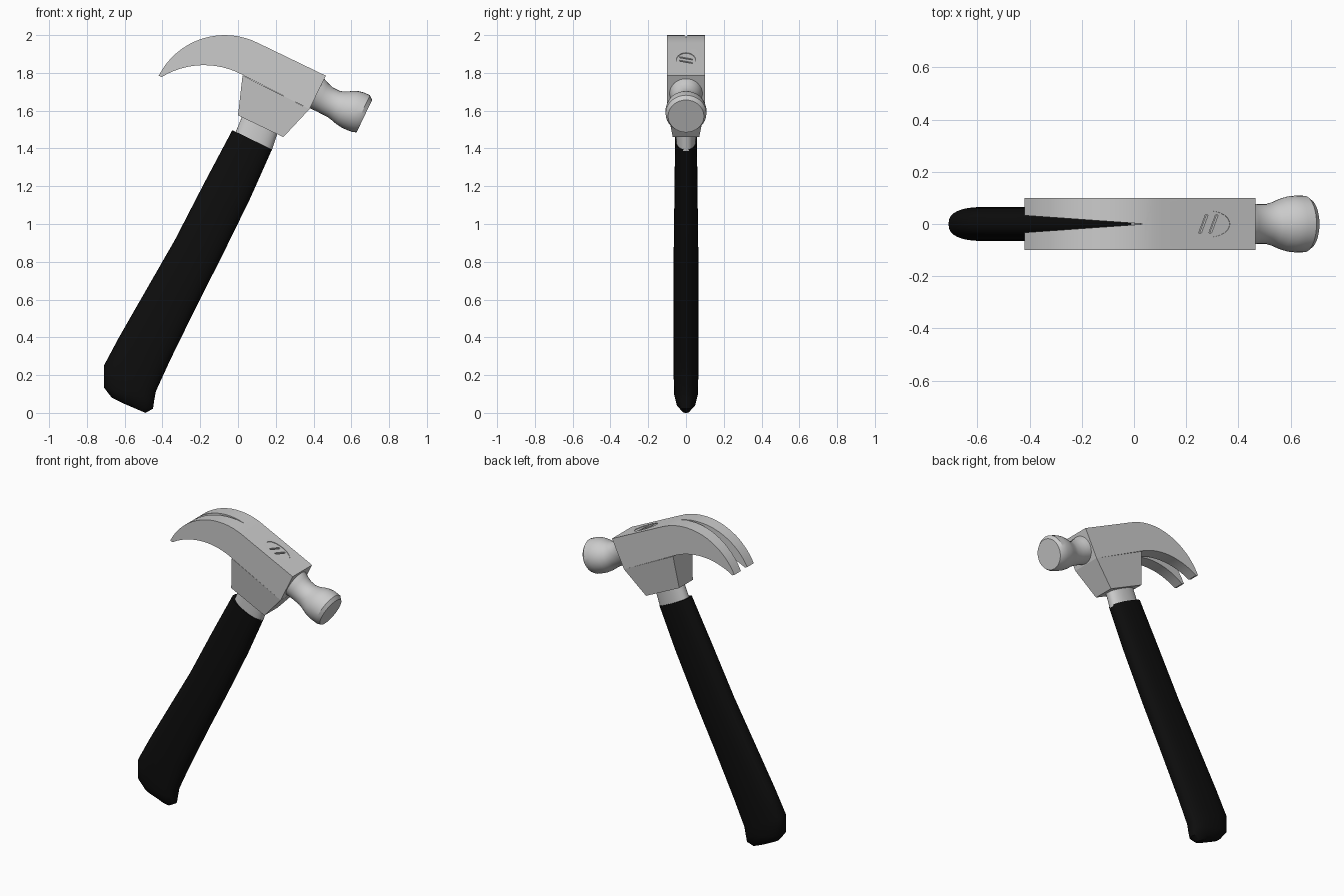
import bpy, bmesh
from math import sin, cos, radians, pi, copysign
from mathutils import Vector

if "Cube" in bpy.data.objects:
    bpy.data.objects.remove(bpy.data.objects["Cube"])

D = Vector((0.902, 0, -0.432))   # direction of the striking face
N = Vector((0.432, 0, 0.902))    # direction of the handle, upwards
Y = Vector((0, 1, 0))


def material(name, v):
    m = bpy.data.materials.new(name)
    m.diffuse_color = (v, v, v, 1)
    m.use_nodes = True
    m.node_tree.nodes["Principled BSDF"].inputs["Base Color"].default_value = m.diffuse_color
    return m


black = material("black_rubber", 0.004)
light = material("light_steel", 0.7)


def loft(name, rings, mat=None, angle=30):
    """Skin a list of equal-length point rings and cap both ends."""
    bm = bmesh.new()
    vs = [[bm.verts.new(p) for p in r] for r in rings]
    n = len(vs[0])
    for a, b in zip(vs, vs[1:]):
        for i in range(n):
            bm.faces.new((a[i], a[(i + 1) % n], b[(i + 1) % n], b[i]))
    bm.faces.new(vs[0][::-1])
    bm.faces.new(vs[-1])
    bmesh.ops.recalc_face_normals(bm, faces=bm.faces)
    me = bpy.data.meshes.new(name)
    bm.to_mesh(me)
    bm.free()
    ob = bpy.data.objects.new(name, me)
    bpy.context.collection.objects.link(ob)
    if mat:
        me.materials.append(mat)
    smooth(ob, angle)
    return ob


def select(ob):
    bpy.ops.object.select_all(action='DESELECT')
    ob.select_set(True)
    bpy.context.view_layer.objects.active = ob


def smooth(ob, angle=30):
    select(ob)
    bpy.ops.object.shade_smooth_by_angle(angle=radians(angle))


def cut(ob, cutter):
    mod = ob.modifiers.new("cut", 'BOOLEAN')
    mod.operation, mod.solver, mod.object = 'DIFFERENCE', 'EXACT', cutter
    select(ob)
    bpy.ops.object.modifier_apply(modifier=mod.name)
    bpy.data.objects.remove(cutter)


def oval(c, u, ru, ry, n=32, e=2.0):
    """Superellipse ring around c, in the plane of u and Y."""
    pts = []
    for i in range(n):
        a = 2 * pi * i / n
        p, q = (copysign(abs(f(a)) ** (2 / e), f(a)) for f in (cos, sin))
        pts.append(c + u * (ru * p) + Y * (ry * q))
    return pts


def section(x0, z0, x1, z1, hw, e):
    """Oval section between a left and a right silhouette point."""
    a, b = Vector((x0, 0, z0)), Vector((x1, 0, z1))
    return oval((a + b) / 2, (b - a).normalized(), (b - a).length / 2, hw, e=e)


def arc(cx, cz, r, a0, a1, n):
    return [(cx + r * cos(radians(a0 + (a1 - a0) * i / n)),
             cz + r * sin(radians(a0 + (a1 - a0) * i / n))) for i in range(n + 1)]


# claw and head body
outline = (arc(-0.07, 1.608, 0.392, 153.2, 62.7, 16)
           + [(0.465, 1.785), (0.378, 1.608)]
           + arc(-0.18, 1.411, 0.43, 61.7, 121.4, 12))
head = loft("claw_head", [[Vector((x, y, z)) for x, z in outline] for y in (-0.1, 0.1)])

# V slot between the claws
wedge = [(0.045, 0), (-0.5, 0.0385), (-0.5, -0.0385)]
cut(head, loft("slot_cutter", [[Vector((x, y, z)) for x, y in wedge] for z in (1.6, 2.1)]))

# tapered socket under the head
def rect(x0, z0, x1, z1, h):
    return [Vector(p) for p in ((x0, -h, z0), (x1, -h, z1), (x1, h, z1), (x0, h, z0))]

loft("head_socket", [rect(0.024, 1.787, 0.378, 1.608, 0.1),
                     rect(0.0, 1.575, 0.24, 1.46, 0.07)])

# eye of the head: oval recess, plug and two wedge grooves
eye = Vector((0.29, 0, 1.870))
cut(head, loft("eye_cutter", [oval(eye + N * h, D, 0.086, 0.05) for h in (-0.03, 0.03)]))
smooth(head)
plug = loft("handle_plug", [oval(eye + N * h, D, 0.086, 0.05) for h in (-0.035, -0.004)], light)
for u in (-0.025, 0.018):
    corners = [(u - 0.020, -0.034), (u - 0.008, -0.034), (u + 0.020, 0.034), (u + 0.008, 0.034)]
    cut(plug, loft("groove_cutter", [[eye + D * a + Y * b + N * h for a, b in corners]
                                     for h in (-0.02, 0.02)]))
smooth(plug)

# striking poll: distance, radius, centre shift
poll = [(-0.02, 0.09, 0), (0.0, 0.087, 0), (0.03, 0.080, -0.006), (0.06, 0.076, -0.011),
        (0.10, 0.076, -0.012), (0.13, 0.084, -0.010), (0.16, 0.097, -0.005),
        (0.19, 0.106, 0), (0.22, 0.109, 0.003), (0.255, 0.108, 0.005), (0.276, 0.095, 0)]
loft("striking_poll", [oval(Vector((0.42, 0, 1.69)) + D * t + N * c, N, r, r)
                       for t, r, c in poll])

# metal neck
loft("neck", [section(-0.015, 1.48, 0.178, 1.386, 0.052, 2.3),
              section(0.03, 1.59, 0.212, 1.49, 0.052, 2.3)], light)

# rubber handle: left point, right point, half width
grip = [(-0.03, 1.497, 0.18, 1.395, 0.058), (-0.177, 1.22, 0.062, 1.13, 0.061),
        (-0.335, 0.914, -0.09, 0.82, 0.065), (-0.481, 0.66, -0.217, 0.57, 0.065),
        (-0.63, 0.40, -0.359, 0.28, 0.065), (-0.71, 0.25, -0.435, 0.114, 0.065),
        (-0.71, 0.135, -0.443, 0.07, 0.063), (-0.668, 0.08, -0.45, 0.022, 0.05),
        (-0.62, 0.056, -0.49, 0.0, 0.025)]
loft("handle_grip", [section(*g, 2.5) for g in grip], black, 40)
